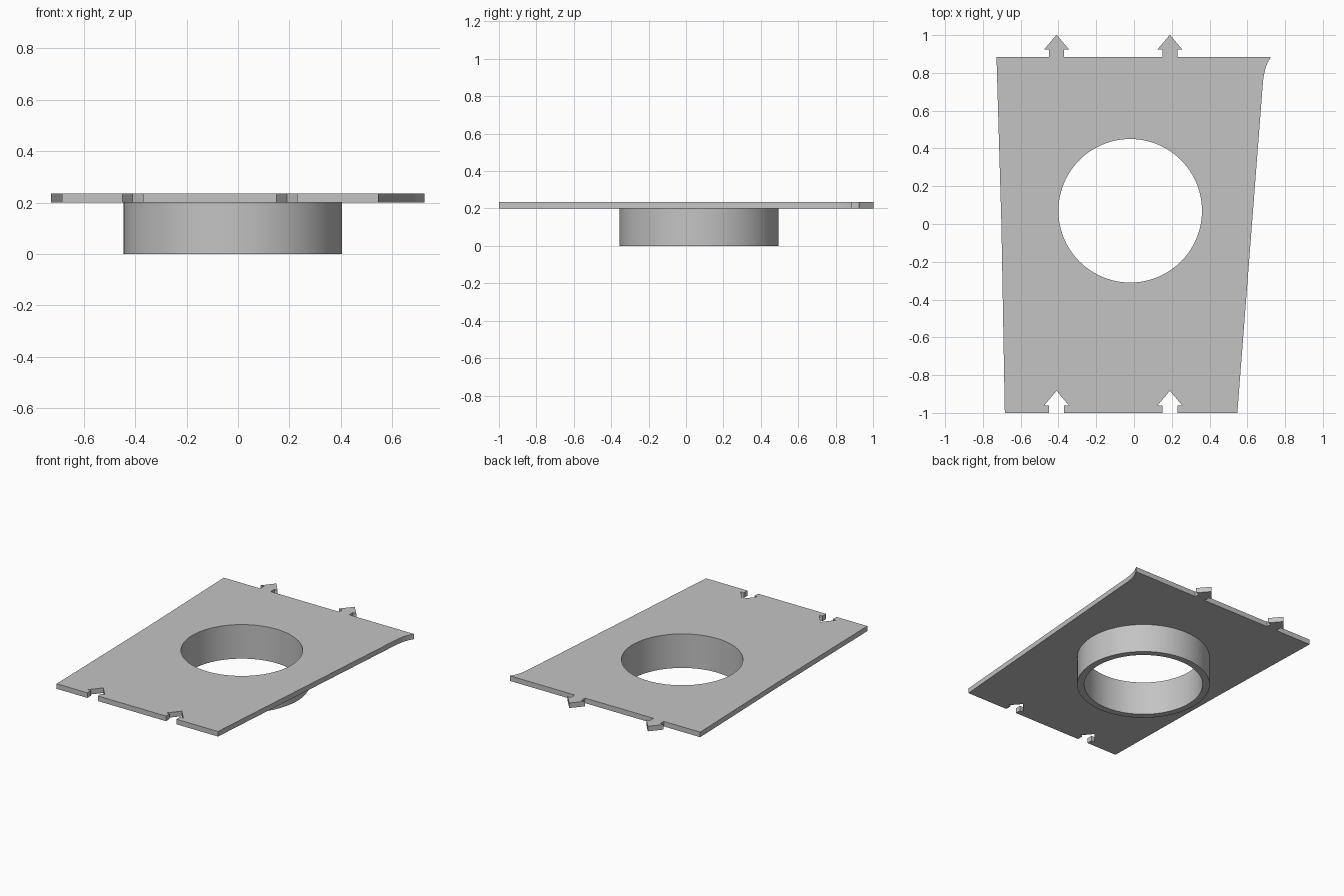
import bpy, bmesh, math

cube = bpy.data.objects.get("Cube")
if cube:
    bpy.data.objects.remove(cube, do_unlink=True)

grey = bpy.data.materials.new("light_grey")
grey.use_nodes = True
colour = (0.55, 0.55, 0.55, 1)
grey.diffuse_color = colour
grey.node_tree.nodes["Principled BSDF"].inputs["Base Color"].default_value = colour

CENTRE = (-0.02, 0.07)
INNER, OUTER = 0.38, 0.425
RING_TOP, PLATE_TOP = 0.2, 0.235
ARROWS = (-0.41, 0.19)
FRONT, BACK = -1.0, 0.885


def circle(radius, steps=96):
    return [(CENTRE[0] + radius * math.cos(math.tau * i / steps),
             CENTRE[1] + radius * math.sin(math.tau * i / steps)) for i in range(steps)]


def arrow(x, y):
    """Arrow outline pointing to +y, left to right, from an edge at y."""
    half = [(0.04, 0), (0.04, 0.04), (0.065, 0.04)]
    left = [(x - w, y + h) for w, h in half]
    right = [(x + w, y + h) for w, h in reversed(half)]
    return left + [(x, y + 0.117)] + right


def extrude_outlines(name, outlines, z0, z1):
    """Fill nested outlines (holes included) and give them thickness."""
    curve = bpy.data.curves.new(name, "CURVE")
    curve.dimensions = "2D"
    curve.fill_mode = "BOTH"
    curve.extrude = (z1 - z0) / 2
    for outline in outlines:
        spline = curve.splines.new("POLY")
        spline.points.add(len(outline) - 1)
        for point, (x, y) in zip(spline.points, outline):
            point.co = (x, y, 0, 1)
        spline.use_cyclic_u = True
    obj = bpy.data.objects.new(name, curve)
    bpy.context.collection.objects.link(obj)
    bpy.ops.object.select_all(action="DESELECT")
    obj.select_set(True)
    bpy.context.view_layer.objects.active = obj
    bpy.ops.object.convert(target="MESH")
    obj = bpy.context.object

    # Weld caps to walls, orient outwards and lift into place
    bm = bmesh.new()
    bm.from_mesh(obj.data)
    bmesh.ops.remove_doubles(bm, verts=bm.verts, dist=0.0001)
    bmesh.ops.recalc_face_normals(bm, faces=bm.faces)
    bmesh.ops.translate(bm, verts=bm.verts, vec=(0, 0, (z0 + z1) / 2))
    bm.to_mesh(obj.data)
    bm.free()
    obj.data.materials.clear()
    obj.data.materials.append(grey)
    bpy.ops.object.shade_smooth_by_angle(angle=math.radians(20))
    return obj


# Tapered plate: notched front edge, flared right corner, arrow tabs at the back
front_edge = [p for x in ARROWS for p in arrow(x, FRONT)]
flare = [(0.683, 0.755), (0.688, 0.79), (0.696, 0.825), (0.708, 0.855), (0.725, BACK)]
back_edge = [p for x in reversed(ARROWS) for p in reversed(arrow(x, BACK))]
outline = ([(-0.684, FRONT)] + front_edge + [(0.547, FRONT)] + flare
           + back_edge + [(-0.728, BACK), (-0.702, 0)])
extrude_outlines("plate", [outline, circle(INNER)], RING_TOP, PLATE_TOP)

# Collar hanging below the opening
extrude_outlines("collar", [circle(OUTER), circle(INNER)], 0, RING_TOP)
